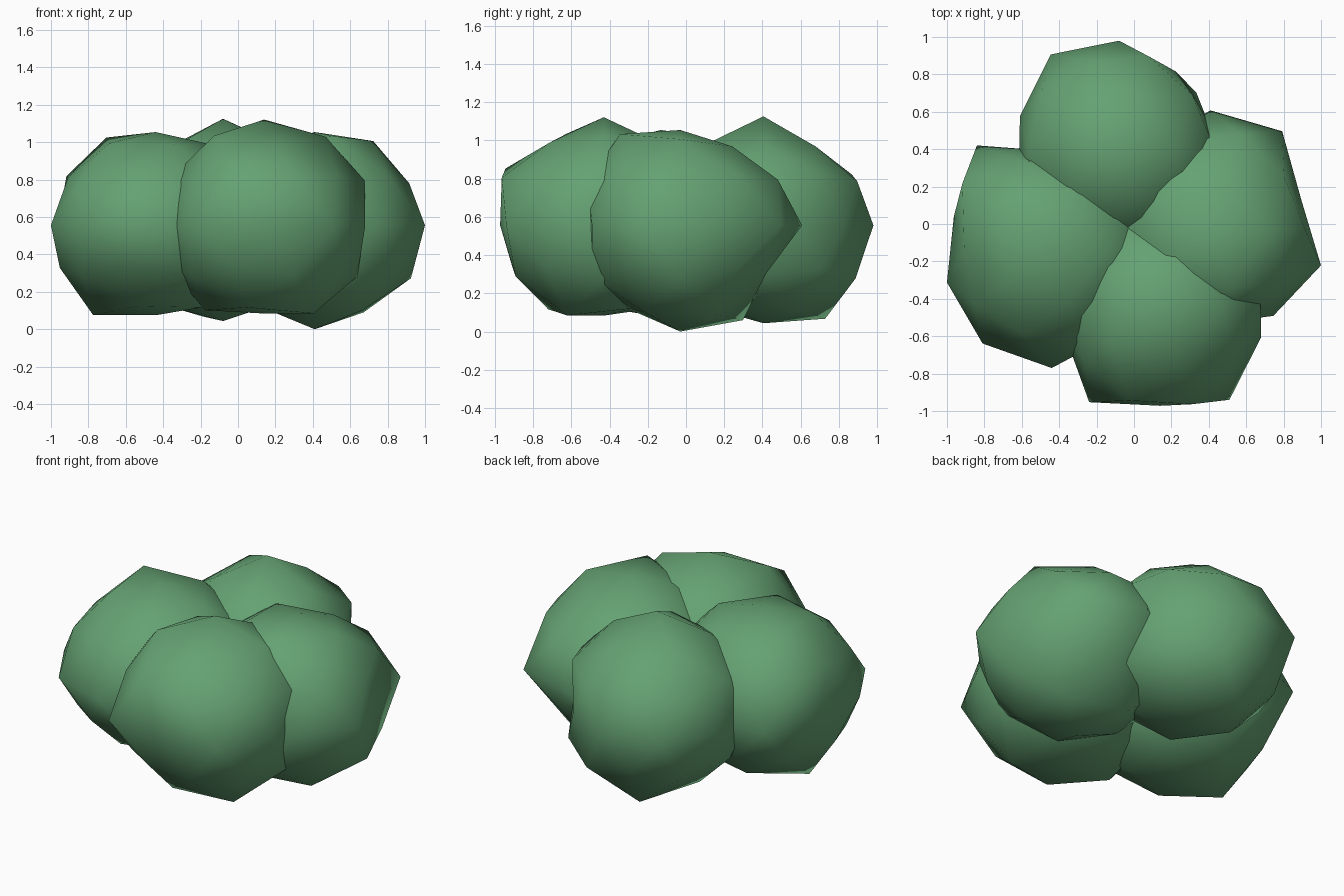
import bpy, bmesh, math

SQUASH = 0.89      # clumps are slightly flattened vertically
BASE = 0.57        # usual clump radius
MID_Z = 0.556

leaf = bpy.data.materials.new("leaf_green")
leaf.diffuse_color = (0.13, 0.36, 0.17, 1)


def ring_name(z):
    # name of the icosphere ring a vertex belongs to, from top to bottom
    if abs(z) < 0.1:
        return "E"
    level = 0 if abs(z) > 0.95 else 1 if abs(z) > 0.7 else 2 if abs(z) > 0.49 else 3
    return ("U" if z > 0 else "L") + str(level)


def clump(name, x, y, bumps):
    # lumpy icosphere: bumps gives the radius per ring and compass angle
    bm = bmesh.new()
    bmesh.ops.create_icosphere(bm, subdivisions=2, radius=1)
    for v in bm.verts:
        d = v.co.normalized()
        ring = ring_name(d.z)
        angle = 0 if ring in ("U0", "L0") else round(math.degrees(math.atan2(d.y, d.x))) % 360
        r = bumps.get(ring, {}).get(angle, BASE)
        v.co = (d.x * r, d.y * r, d.z * r * SQUASH)
    for f in bm.faces:
        f.smooth = True
    mesh = bpy.data.meshes.new(name)
    bm.to_mesh(mesh)
    bm.free()
    mesh.materials.append(leaf)
    ob = bpy.data.objects.new(name, mesh)
    ob.location = (x, y, MID_Z)
    bpy.context.collection.objects.link(ob)


# back clump
clump("back_clump", -0.08, 0.405, {
    "U0": {0: 0.64}, "U1": {72: 0.545, 144: 0.58}, "U3": {72: 0.577},
    "E": {18: 0.495, 54: 0.51, 90: 0.575, 126: 0.62, 162: 0.557, 198: 0.565},
    "L2": {72: 0.595}, "L1": {108: 0.645}, "L0": {0: 0.575}})

# left clump
clump("left_clump", -0.44, -0.13, {
    "U0": {0: 0.56}, "U1": {144: 0.62, 216: 0.58}, "U2": {180: 0.55},
    "U3": {144: 0.66},
    "E": {90: 0.52, 126: 0.68, 162: 0.55, 198: 0.589, 234: 0.629, 270: 0.64},
    "L3": {180: 0.573}, "L1": {180: 0.635, 324: 0.58}, "L0": {0: 0.54}})

# right clump
clump("right_clump", 0.41, -0.03, {
    "U0": {0: 0.56}, "U1": {0: 0.595, 72: 0.545, 288: 0.63},
    "U3": {0: 0.565, 72: 0.60},
    "E": {18: 0.51, 54: 0.65, 90: 0.637, 270: 0.49, 306: 0.57, 342: 0.62},
    "L3": {108: 0.55}, "L2": {0: 0.605, 72: 0.55},
    "L1": {36: 0.615, 108: 0.655, 324: 0.60}, "L0": {0: 0.624}})

# front clump
clump("front_clump", 0.14, -0.43, {
    "U0": {0: 0.635}, "U1": {0: 0.625, 216: 0.632, 288: 0.57},
    "U2": {252: 0.635}, "U3": {0: 0.60, 288: 0.627},
    "E": {18: 0.56, 198: 0.535, 234: 0.646, 270: 0.542, 306: 0.63, 342: 0.568},
    "L3": {252: 0.56}, "L2": {0: 0.585},
    "L1": {180: 0.60, 252: 0.58, 324: 0.622}, "L0": {0: 0.53}})
